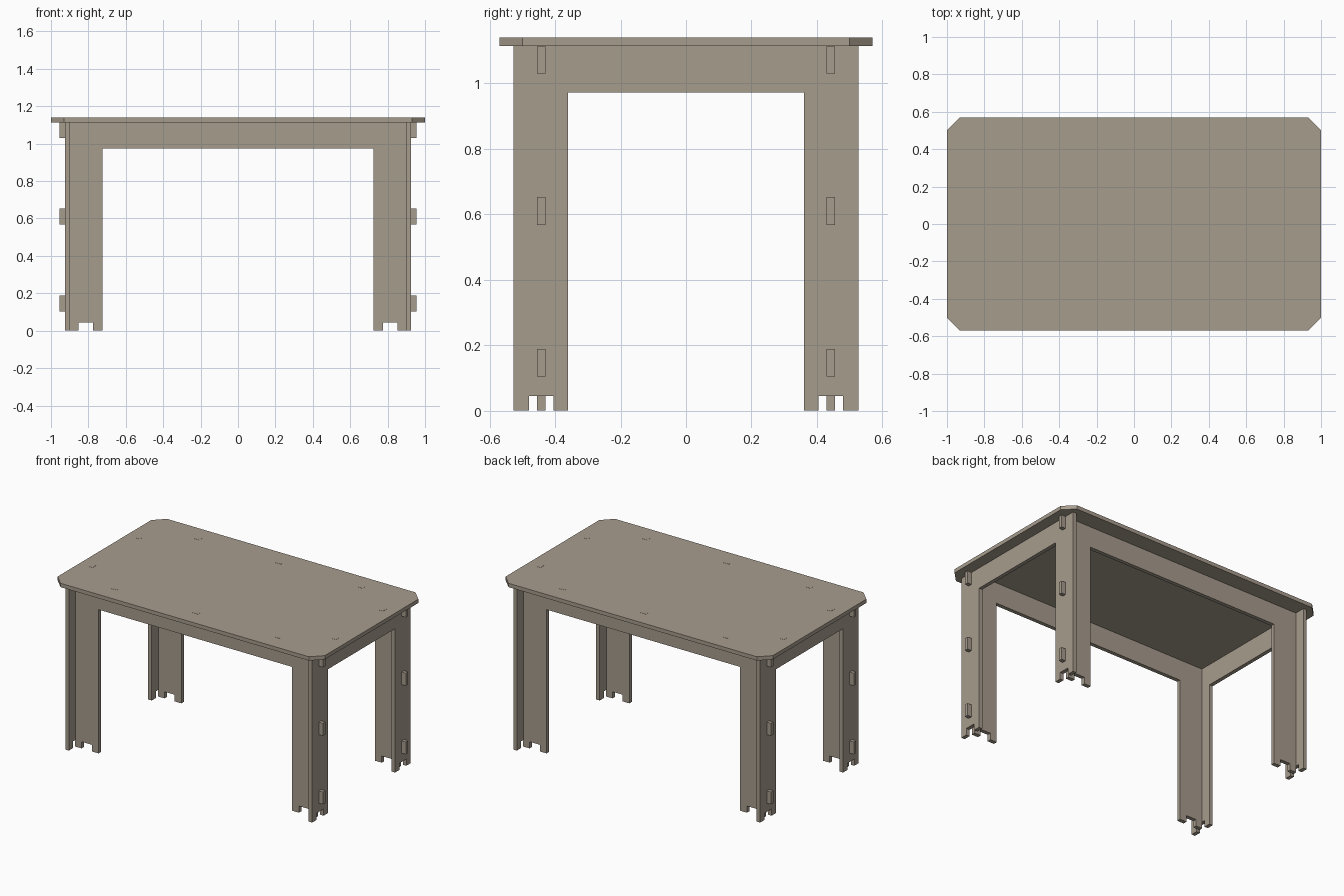
import bpy, bmesh
from mathutils import Vector

if "Cube" in bpy.data.objects:
    bpy.data.objects.remove(bpy.data.objects["Cube"])

T = 0.026           # sheet thickness
TOP = 1.114         # underside of the table top
FACE = 1.141        # where the locking tabs show on the top

mat = bpy.data.materials.new("warm grey board")
mat.diffuse_color = (0.39, 0.335, 0.27, 1)
mat.use_nodes = True
mat.node_tree.nodes["Principled BSDF"].inputs["Base Color"].default_value = mat.diffuse_color


def sheet(name, outline, place, depth):
    """Extrude a flat outline; place maps (u, v) to 3D, depth is the extrusion."""
    bm = bmesh.new()
    face = bm.faces.new([bm.verts.new(place(u, v)) for u, v in outline])
    ext = bmesh.ops.extrude_face_region(bm, geom=[face], use_keep_orig=True)
    verts = [g for g in ext["geom"] if isinstance(g, bmesh.types.BMVert)]
    bmesh.ops.translate(bm, verts=verts, vec=Vector(depth))
    bmesh.ops.recalc_face_normals(bm, faces=bm.faces)
    me = bpy.data.meshes.new(name)
    bm.to_mesh(me)
    bm.free()
    me.materials.append(mat)
    ob = bpy.data.objects.new(name, me)
    bpy.context.collection.objects.link(ob)
    return ob


def mirrored(half):
    """Complete a right-hand half outline across u = 0."""
    return half + [(-u, v) for u, v in reversed(half)]


def leg(inner, n0, n1, outer):
    """Opening edge and foot with its notch."""
    return [(inner, 0.973), (inner, 0), (n0, 0), (n0, 0.045),
            (n1, 0.045), (n1, 0), (outer, 0)]


def top_tab(c, w=0.02):
    return [(c + w, TOP), (c + w, FACE), (c - w, FACE), (c - w, TOP)]


# table top with clipped corners
c = 0.07
sheet("table_top", mirrored([(1 - c, -0.57), (1, -0.57 + c), (1, 0.57 - c), (1 - c, 0.57)]),
      lambda u, v: (u, v, TOP), (0, 0, T))

# long panels with side tabs through the end panels and tabs into the top
long_half = leg(0.725, 0.775, 0.852, 0.9)
for z0, z1 in ((0.104, 0.188), (0.568, 0.653), (1.031, TOP - 0.001)):
    long_half += [(0.9, z0), (0.955, z0), (0.955, z1), (0.9, z1)]
long_half += [(0.9, TOP)] + top_tab(0.61) + top_tab(0)[:2]
for name, y in (("front_panel", -0.443), ("back_panel", 0.443)):
    sheet(name, mirrored(long_half), lambda u, v: (u, y - T / 2, v), (0, T, 0))

# end panels
end_half = leg(0.36, 0.405, 0.48, 0.527) + [(0.527, TOP)] + top_tab(0.252)
for name, x in (("left_end_panel", -0.911), ("right_end_panel", 0.911)):
    sheet(name, mirrored(end_half), lambda u, v: (x - T / 2, u, v), (T, 0, 0))
